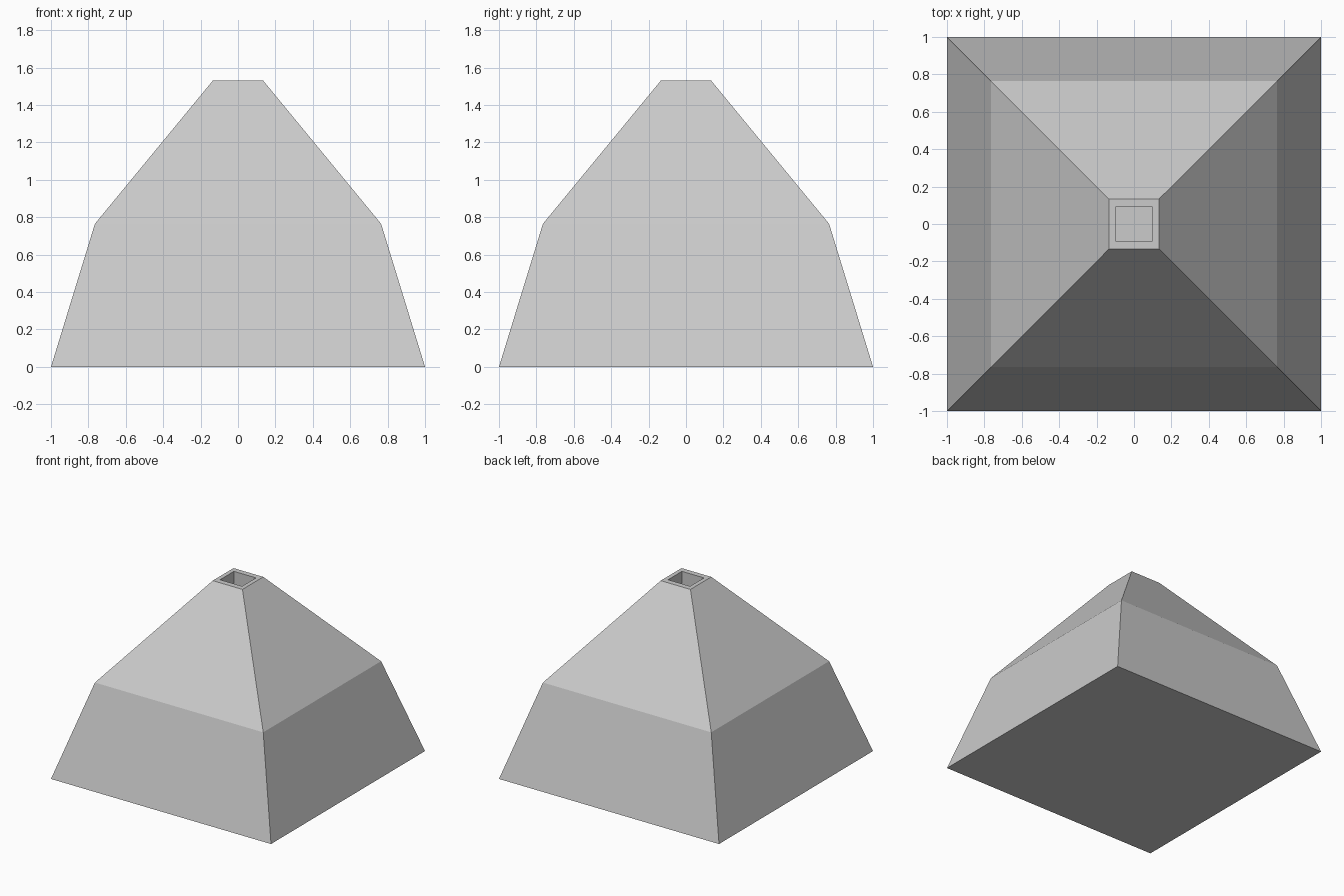
import bpy
import bmesh

if "Cube" in bpy.data.objects:
    bpy.data.objects.remove(bpy.data.objects["Cube"])

# Square rings (half x, half y, z): outer slopes, then rim and recessed shaft
RINGS = [
    (1.0, 1.0, 0.0),
    (0.765, 0.765, 0.765),
    (0.135, 0.135, 1.53),
    (0.10, 0.09, 1.53),
    (0.10, 0.09, 1.28),
]


def ring(bm, hx, hy, z):
    return [bm.verts.new((sx * hx, sy * hy, z))
            for sx, sy in ((-1, -1), (1, -1), (1, 1), (-1, 1))]


bm = bmesh.new()
rings = [ring(bm, *r) for r in RINGS]

# Walls between successive rings
for a, b in zip(rings, rings[1:]):
    for i in range(4):
        j = (i + 1) % 4
        bm.faces.new((a[i], a[j], b[j], b[i]))

# Closed underside and shaft floor
bm.faces.new(rings[0][::-1])
bm.faces.new(rings[-1])
bmesh.ops.recalc_face_normals(bm, faces=bm.faces)

mesh = bpy.data.meshes.new("bent_pyramid")
bm.to_mesh(mesh)
bm.free()
bpy.context.collection.objects.link(bpy.data.objects.new("bent_pyramid", mesh))
